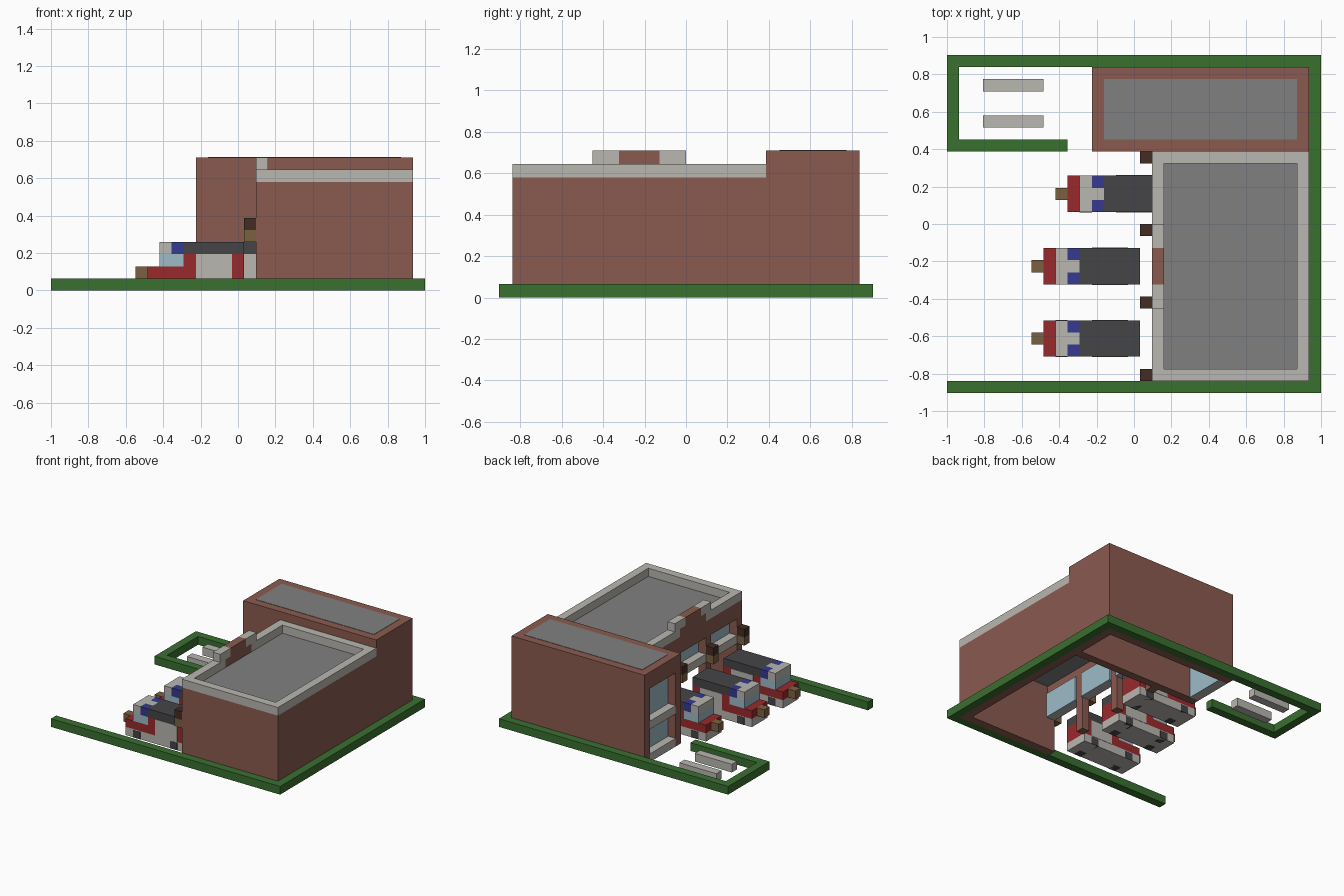
import bpy

cube = bpy.data.objects.get("Cube")
if cube:
    bpy.data.objects.remove(cube, do_unlink=True)

U = 2 / 31  # one building block


def material(name, hexcode):
    def linear(c):
        return c / 12.92 if c <= 0.04045 else ((c + 0.055) / 1.055) ** 2.4
    rgb = [linear(v / 255) for v in bytes.fromhex(hexcode)]
    m = bpy.data.materials.new(name)
    m.use_nodes = True
    m.diffuse_color = (*rgb, 1)
    bsdf = next(n for n in m.node_tree.nodes if n.type == "BSDF_PRINCIPLED")
    bsdf.inputs["Base Color"].default_value = (*rgb, 1)
    bsdf.inputs["Roughness"].default_value = 0.9
    return m


BRICK = material("brick", "8a5b50")
HEDGE = material("hedge_green", "3a7030")
STONE = material("pale_stone", "bab7b0")
ROOF = material("roof_grey", "808080")
DARK = material("dark_grey", "454549")
RED = material("truck_red", "9a2a2c")
BLUE = material("beacon_blue", "363a8e")
TAN = material("tan", "7c6140")
BROWN = material("dark_brown", "432c22")
GLASS = material("glass_blue", "9dbbc6")


def box(name, mat, x, y, z):
    """Box spanning the (start, end) block ranges along each axis."""
    bpy.ops.mesh.primitive_cube_add(size=1)
    ob = bpy.context.object
    ob.name = name
    mid = [(r[0] + r[1]) / 2 for r in (x, y, z)]
    span = [(r[1] - r[0]) * U for r in (x, y, z)]
    for v in ob.data.vertices:
        v.co = [c * s for c, s in zip(v.co, span)]
    ob.location = ((mid[0] - 15.5) * U, (mid[1] - 14) * U, mid[2] * U)
    ob.data.materials.append(mat)
    return ob


# Hedges around the plot
box("front_hedge", HEDGE, (0, 31), (0, 1), (0, 1))
box("back_hedge", HEDGE, (0, 31), (27, 28), (0, 1))
box("side_hedge", HEDGE, (30, 31), (1, 27), (0, 1))
box("garden_hedge", HEDGE, (0, 1), (20, 27), (0, 1))
box("garden_front_hedge", HEDGE, (1, 10), (20, 21), (0, 1))

# Garden benches
for y in (22, 25):
    box("bench", STONE, (3, 8), (y, y + 1), (0, 1))

# Tall wing: open underneath, with a recessed two-storey window
box("tall_back_wall", BRICK, (12, 30), (26, 27), (0, 10))
box("tall_front_wall", BRICK, (12, 30), (20, 21), (0, 10))
box("tall_side_wall", BRICK, (29, 30), (21, 26), (0, 10))
box("tall_roof", BRICK, (12, 30), (20, 27), (10, 11))
box("tall_roof_panel", ROOF, (13, 29), (21, 26), (11, 11.04))
box("tall_window_lintel", BRICK, (12, 13), (21, 26), (9, 10))
for z, top in ((0, 4), (4, 9)):
    box("tall_window_sill", STONE, (12, 13), (21, 26), (z, z + 1))
    box("tall_window_glass", GLASS, (13, 13.2), (21, 26), (z, top))

# Garage hall
box("hall_front_wall", BRICK, (17, 30), (1, 2), (0, 9))
box("hall_side_wall", BRICK, (29, 30), (2, 20), (0, 9))
box("hall_roof", ROOF, (18, 29), (2, 20), (8, 9))
box("hall_upper_wall", BRICK, (17, 18), (2, 20), (7, 9))
for y in (7, 13, 19):
    box("bay_pillar", BRICK, (17, 18), (y, y + 1), (0, 7))
for y in (2, 8, 14):
    box("bay_sill", STONE, (17, 18), (y, y + 5), (4, 5))
    box("bay_glass", GLASS, (18, 18.2), (y, y + 5), (4, 7))

# Parapet with a stepped brick centrepiece over the bays
box("front_parapet", STONE, (17, 30), (1, 2), (9, 10))
box("back_parapet", STONE, (17, 30), (19, 20), (9, 10))
box("side_parapet", STONE, (29, 30), (2, 19), (9, 10))
box("bay_parapet_front", STONE, (17, 18), (2, 8), (9, 10))
box("bay_parapet_back", STONE, (17, 18), (13, 19), (9, 10))
box("crest_base", BRICK, (17, 18), (8, 13), (9, 10))
box("crest_centre", BRICK, (17, 18), (9, 12), (10, 11))
for y in (7, 12):
    box("crest_cap", STONE, (17, 18), (y, y + 2), (10, 11))

# Wall lamps on the pillars
for y in (1, 7, 13, 19):
    box("lamp_glow", TAN, (16, 17), (y, y + 1), (4, 5))
    box("lamp_cap", BROWN, (16, 17), (y, y + 1), (5, 6))


def truck(x, y):
    """Fire truck with its nose block at x, three blocks wide from y."""
    def part(name, mat, a, b, z0, z1, j0=0, j1=3):
        box("truck_" + name, mat, (x + a, x + b), (y + j0, y + j1), (z0, z1))
    part("nose", TAN, 0, 1, 1, 2, 1, 2)
    part("chassis", STONE, 1, 9, 0, 1)
    part("hood", RED, 1, 4, 1, 2)
    part("cab_glass", GLASS, 2, 4, 2, 3)
    part("cab_roof", STONE, 2, 3, 3, 4)
    part("cab_roof_middle", STONE, 3, 4, 3, 4, 1, 2)
    part("body", RED, 4, 9, 1, 3)
    part("body_roof", DARK, 4, 9, 3, 4)
    for j in (0, 2):
        part("beacon", BLUE, 3, 4, 3, 4, j, j + 1)
    for j in (0, 3):
        part("side_panel", STONE, 5, 8, 1, 3, j - 0.04, j + 0.04)
    for a in (2, 7):
        for j in (0, 2):
            part("wheel", DARK, a, a + 1, -0.0, 0.9, j - 0.03, j + 1.03)


# Trucks parked in front of the bays
for x, y in ((7, 3), (7, 9), (9, 15)):
    truck(x, y)
